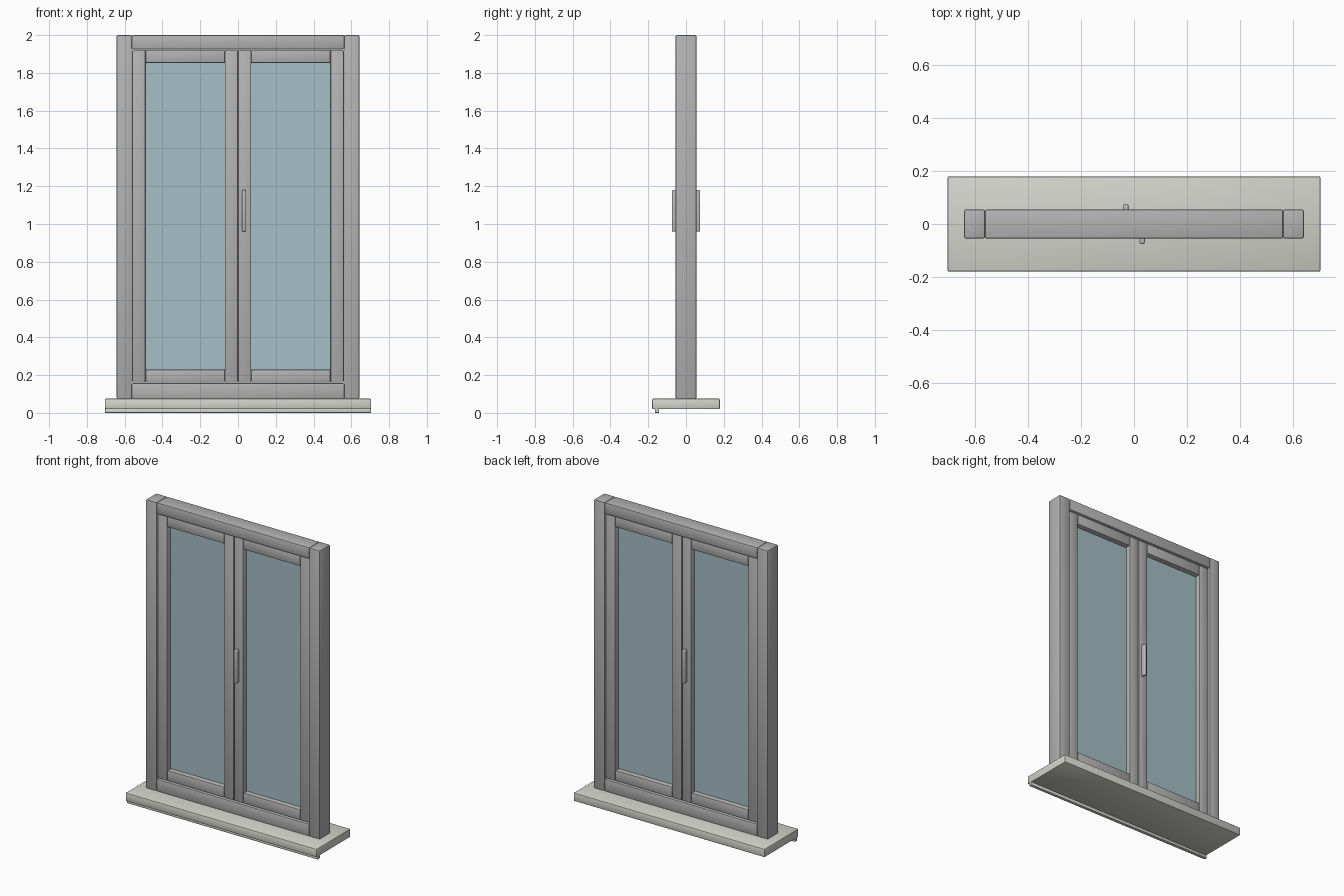
import bpy, bmesh
from mathutils import Vector

if "Cube" in bpy.data.objects:
    bpy.data.objects.remove(bpy.data.objects["Cube"])


def material(name, rgb):
    m = bpy.data.materials.new(name)
    m.diffuse_color = (*rgb, 1)
    m.use_nodes = True
    m.node_tree.nodes["Principled BSDF"].inputs["Base Color"].default_value = m.diffuse_color
    return m


FRAME = material("frame_grey", (0.45, 0.45, 0.45))
STONE = material("sill_stone", (0.66, 0.66, 0.61))
GLASS = material("glass_blue", (0.38, 0.52, 0.57))
METAL = material("handle_metal", (0.5, 0.5, 0.5))


def box(name, lo, hi, mat, bevel=0.006, segments=2):
    """Box between two corners, with softened edges."""
    lo, hi = Vector(lo), Vector(hi)
    mid, size = (lo + hi) / 2, hi - lo
    bm = bmesh.new()
    bmesh.ops.create_cube(bm, size=1)
    bmesh.ops.scale(bm, vec=size, verts=bm.verts)
    if bevel:
        bmesh.ops.bevel(bm, geom=bm.edges[:], offset=bevel, segments=segments,
                        profile=0.5, affect='EDGES')
    mesh = bpy.data.meshes.new(name)
    bm.to_mesh(mesh)
    bm.free()
    mesh.materials.append(mat)
    ob = bpy.data.objects.new(name, mesh)
    ob.location = mid
    bpy.context.collection.objects.link(ob)
    bpy.ops.object.select_all(action='DESELECT')
    ob.select_set(True)
    bpy.context.view_layer.objects.active = ob
    bpy.ops.object.shade_smooth_by_angle(angle=0.6)
    return ob


FY = 0.055    # half depth of the outer frame
SY = 0.045    # half depth of the sashes
W = 0.07      # width of sash members

# Sill with a drip strip under its front edge
box("sill", (-0.705, -0.18, 0.02), (0.705, 0.18, 0.075), STONE)
box("sill_drip", (-0.705, -0.165, 0), (0.705, -0.143, 0.022), STONE, 0.003)

# Outer frame: head and bottom rail between the jambs
box("frame_head", (-0.563, -FY, 1.925), (0.563, FY, 2), FRAME)
box("frame_bottom", (-0.563, -FY, 0.075), (0.563, FY, 0.157), FRAME)

for side, s in (("left", -1), ("right", 1)):
    def part(name, xa, xb, y, za, zb, mat, bevel=0.006):
        x0, x1 = sorted((s * xa, s * xb))
        return box(f"{side}_{name}", (x0, -y, za), (x1, y, zb), mat, bevel)

    part("jamb", 0.563, 0.642, FY, 0.075, 2, FRAME)

    # Sash: full-height stiles with rails between them
    part("outer_stile", 0.56 - W, 0.56, SY, 0.16, 1.922, FRAME)
    part("meeting_stile", 0.001, W, SY, 0.16, 1.922, FRAME)
    part("sash_top_rail", W, 0.56 - W, SY, 1.922 - W, 1.922, FRAME)
    part("sash_bottom_rail", W, 0.56 - W, SY, 0.16, 0.16 + W, FRAME)
    part("glass_pane", W - 0.01, 0.57 - W, 0.01, 0.22, 1.862, GLASS, 0)

    # Pull bar: right sash on the front, left sash on the back
    y0, y1 = sorted((-s * (SY - 0.004), -s * 0.075))
    x = s * 0.031
    box(f"{side}_handle", (x - 0.01, y0, 0.96), (x + 0.01, y1, 1.18), METAL, 0.006, 3)
